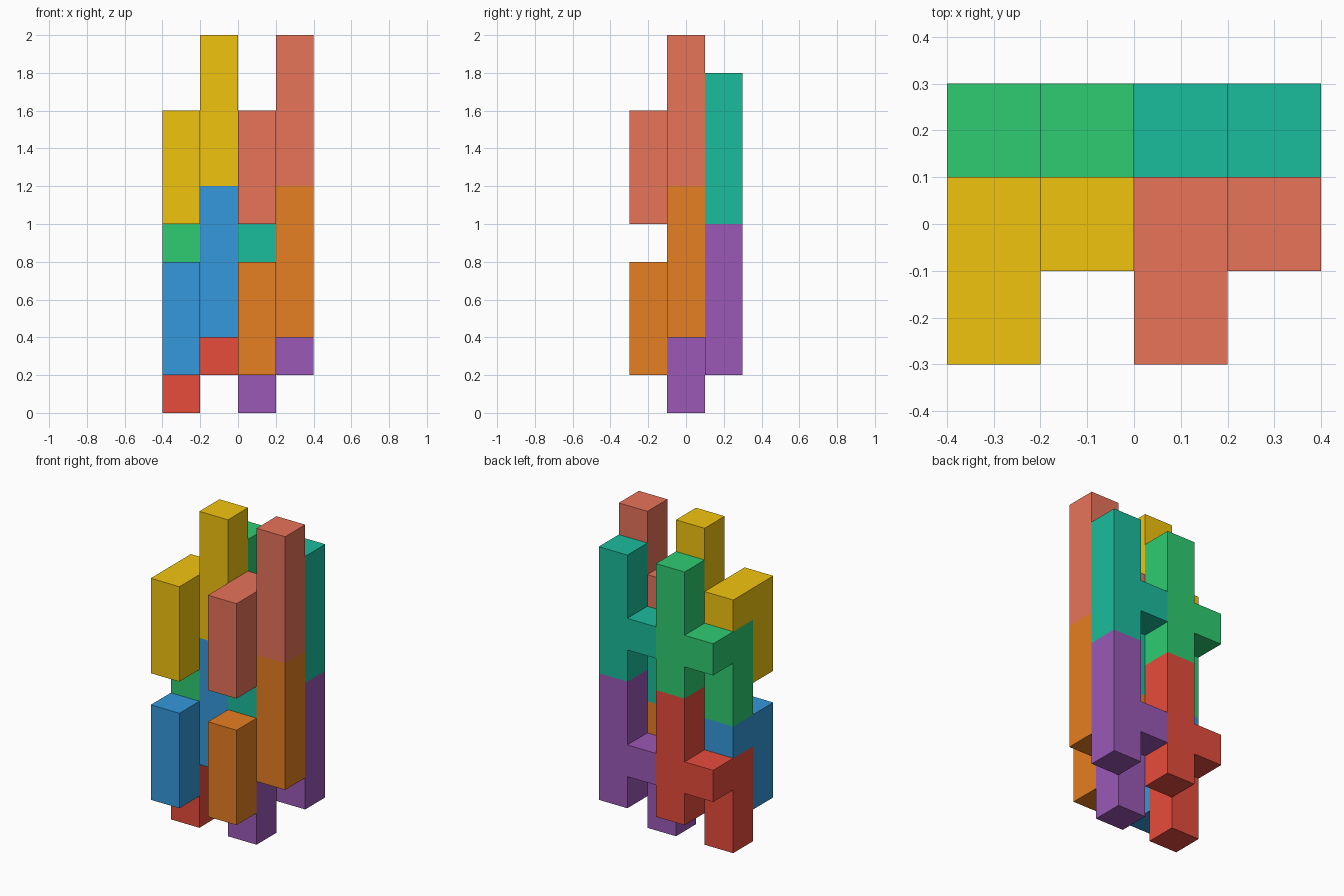
import bpy
import bmesh
from mathutils import Vector

if "Cube" in bpy.data.objects:
    bpy.data.objects.remove(bpy.data.objects["Cube"])

CELL = 0.2
ORIGIN = Vector((-0.4, -0.3, 0.0))


def bar(x, y, z, height):
    """Grid cells of an upright bar."""
    return [(x, y, z + k) for k in range(height)]


# Two interlocking eight-cell pieces: tall bar, one linking cell, short bar
BACK_PIECE = bar(1, 2, 1, 4) + bar(0, 2, 2, 1) + bar(0, 1, 0, 3)
FRONT_PIECE = bar(1, 1, 2, 4) + bar(0, 1, 3, 1) + bar(0, 0, 1, 3)


def material(name, hex_colour):
    rgb = [int(hex_colour[i:i + 2], 16) / 255 for i in (0, 2, 4)]
    linear = [c / 12.92 if c <= 0.04045 else ((c + 0.055) / 1.055) ** 2.4 for c in rgb]
    mat = bpy.data.materials.new(name)
    mat.diffuse_color = (*linear, 1.0)
    mat.use_nodes = True
    mat.node_tree.nodes["Principled BSDF"].inputs["Base Color"].default_value = mat.diffuse_color
    return mat


def build_piece(name, cells, shift, colour):
    """Join grid cells into one clean solid without inner walls."""
    bm = bmesh.new()
    filled = set(cells)
    offset = Vector(shift)
    for cell in cells:
        for axis in range(3):
            for sign in (-1, 1):
                n = [0, 0, 0]
                n[axis] = sign
                if tuple(c + d for c, d in zip(cell, n)) in filled:
                    continue
                # Outer wall of this cell, wound to face outwards
                u, v = Vector((0, 0, 0)), Vector((0, 0, 0))
                u[(axis + 1) % 3] = 0.5
                v[(axis + 2) % 3] = 0.5 * sign
                mid = Vector(cell) + offset + Vector((0.5, 0.5, 0.5)) + Vector(n) * 0.5
                corners = (mid - u - v, mid + u - v, mid + u + v, mid - u + v)
                bm.faces.new([bm.verts.new(ORIGIN + p * CELL) for p in corners])
    bmesh.ops.remove_doubles(bm, verts=bm.verts[:], dist=0.001)
    bmesh.ops.dissolve_limit(bm, angle_limit=0.01, verts=bm.verts[:], edges=bm.edges[:])
    mesh = bpy.data.meshes.new(name)
    bm.to_mesh(mesh)
    bm.free()
    mesh.materials.append(material(name + "_colour", colour))
    obj = bpy.data.objects.new(name, mesh)
    bpy.context.collection.objects.link(obj)


# Pieces repeat two cells to the right and four cells up
COLOURS = {
    ("left", "lower"): ("E74C3C", "3498DB"),
    ("left", "upper"): ("2ECC71", "F1C40F"),
    ("right", "lower"): ("9B59B6", "E67E22"),
    ("right", "upper"): ("1ABC9C", "E8735A"),
}
for (side, level), (back, front) in COLOURS.items():
    shift = (2 if side == "right" else 0, 0, 4 if level == "upper" else 0)
    build_piece(f"{level}_{side}_back_piece", BACK_PIECE, shift, back)
    build_piece(f"{level}_{side}_front_piece", FRONT_PIECE, shift, front)
